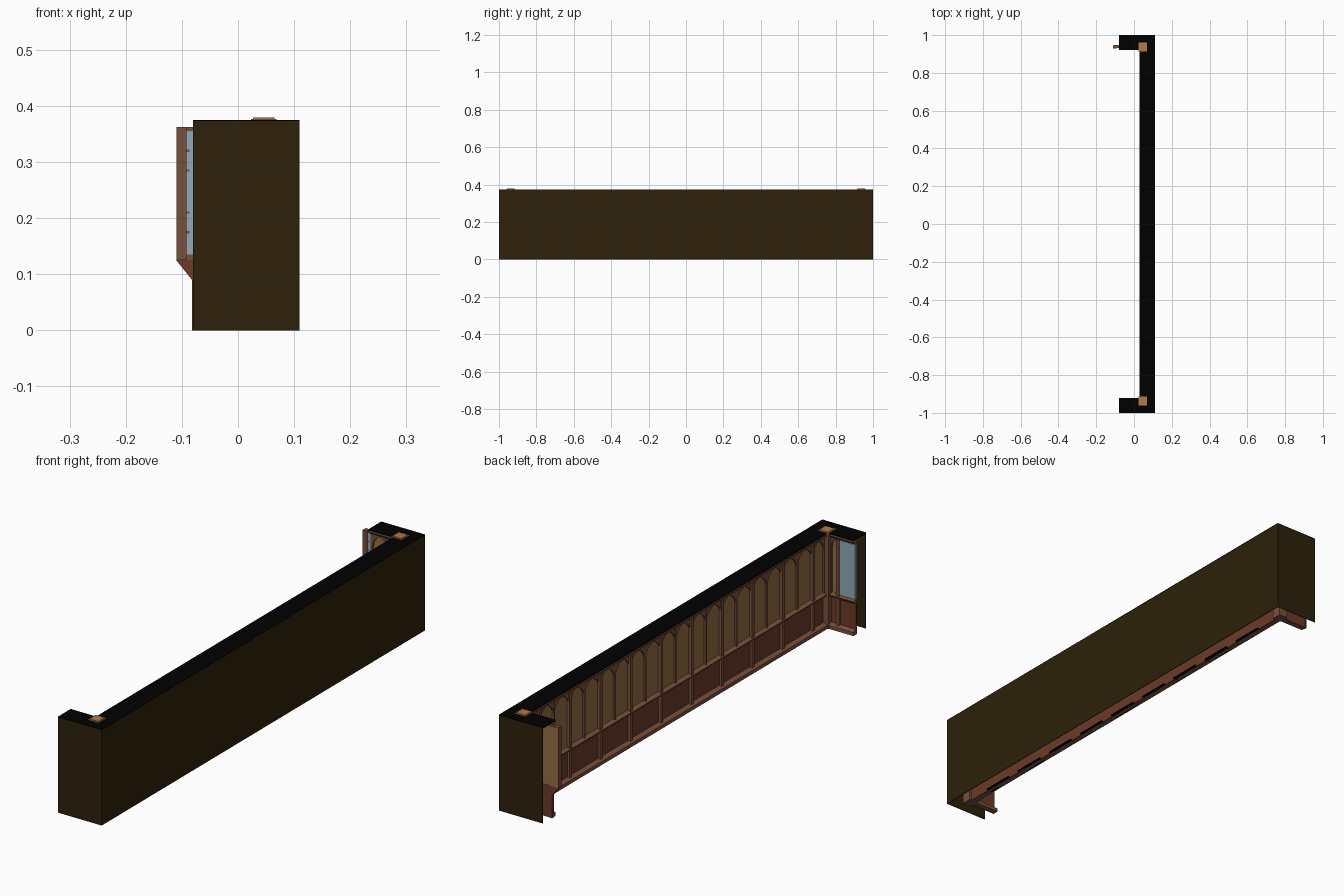
import bpy, bmesh, math
from mathutils import Vector

if "Cube" in bpy.data.objects:
    bpy.data.objects.remove(bpy.data.objects["Cube"])


def mat(name, rgb):
    m = bpy.data.materials.new(name)
    m.diffuse_color = (*rgb, 1)
    m.use_nodes = True
    m.node_tree.nodes["Principled BSDF"].inputs["Base Color"].default_value = m.diffuse_color
    return m


OUTER = mat("dark olive brown", (0.026, 0.015, 0.003))
BLACK = mat("black", (0.0, 0.0, 0.0))
TAN = mat("tan panel", (0.30, 0.15, 0.055))
RED = mat("red brown panel", (0.15, 0.042, 0.022))
FRAME = mat("brown frame", (0.19, 0.08, 0.043))
CAP = mat("light wood", (0.45, 0.20, 0.065))
BLUE = mat("pale blue pane", (0.28, 0.40, 0.47))
GREY = mat("grey vent", (0.20, 0.20, 0.20))

# local wall frames: u along the wall, d out into the room, z up
back = lambda u, d, z: Vector((0.05 - d, u, z))
left_end = lambda u, d, z: Vector((u, -0.94 + d, z))
right_end = lambda u, d, z: Vector((u, 0.94 - d, z))
world = lambda u, d, z: Vector((u, d, z))


class Part:
    """Collects extruded pieces into one object."""

    def __init__(self, name, material, frame=world):
        self.name, self.material, self.f = name, material, frame
        self.bm = bmesh.new()

    def prism(self, a, b):
        a = [self.bm.verts.new(v) for v in a]
        b = [self.bm.verts.new(v) for v in b]
        self.bm.faces.new(a)
        self.bm.faces.new(b[::-1])
        for i in range(len(a)):
            j = (i + 1) % len(a)
            self.bm.faces.new((a[i], b[i], b[j], a[j]))

    def plate(self, pts, d0, d1):
        # outline in (u, z), extruded from d0 to d1
        self.prism([self.f(u, d0, z) for u, z in pts], [self.f(u, d1, z) for u, z in pts])

    def box(self, u0, u1, d0, d1, z0, z1):
        self.plate([(u0, z0), (u1, z0), (u1, z1), (u0, z1)], d0, d1)

    def moulding(self, u0, u1, prof):
        # profile in (d, z) swept along the wall
        self.prism([self.f(u0, d, z) for d, z in prof], [self.f(u1, d, z) for d, z in prof])

    def done(self):
        bmesh.ops.recalc_face_normals(self.bm, faces=self.bm.faces[:])
        me = bpy.data.meshes.new(self.name)
        self.bm.to_mesh(me)
        self.bm.free()
        me.materials.append(self.material)
        bpy.context.collection.objects.link(bpy.data.objects.new(self.name, me))


def arch(part, u0, u1, z0, z1):
    """Two spandrels leaving a pointed arch between u0 and u1."""
    mid, w = (u0 + u1) / 2, u1 - u0
    for side, s in ((u0, 1), (u1, -1)):
        curve = []
        for i in range(6):
            a = math.radians(60) * i / 5
            curve.append((side + s * w * (1 - math.cos(a)),
                          z0 + (z1 - 0.004 - z0) * math.sin(a) / math.sin(math.radians(60))))
        part.plate(curve + [(mid, z1), (side, z1)], 0.0, 0.006)


# outer shell: back skin and two end skins, hollow and open below
shell = Part("outer_shell", OUTER)
shell.box(0.107, 0.11, -1, 1, 0, 0.373)
for s in (-1, 1):
    shell.box(-0.08, 0.107, min(s, s * 0.997), max(s, s * 0.997), 0, 0.373)
shell.done()

# black top
top = Part("wall_top", BLACK)
top.box(0.03, 0.11, -1, 1, 0.371, 0.375)
for s in (-1, 1):
    top.box(-0.08, 0.03, min(s, s * 0.92), max(s, s * 0.92), 0.371, 0.375)
top.done()


def panelling(name, f, u0, u1, posts, arches):
    """Panelled wall: red dado, tan arched panels, brown frame."""
    p = Part(name + "_upper_panel", TAN, f)
    p.box(u0, u1, -0.003, 0, 0.12, 0.37)
    p.done()
    p = Part(name + "_dado_panel", RED, f)
    p.box(u0, u1, -0.004, 0.002, 0.0, 0.125)
    p.done()
    p = Part(name + "_rails", FRAME, f)
    # skirting, dado rail and cornice
    p.moulding(u0, u1, [(0, 0), (0.02, 0), (0.02, 0.014), (0.008, 0.020), (0, 0.020)])
    p.moulding(u0, u1, [(0, 0.118), (0.008, 0.121), (0.016, 0.128), (0.016, 0.132), (0, 0.138)])
    p.moulding(u0, u1, [(0, 0.354), (0.008, 0.354), (0.02, 0.365), (0.02, 0.371), (0, 0.371)])
    p.done()
    p = Part(name + "_posts", FRAME, f)
    for u in posts:
        p.box(u - 0.007, u + 0.007, 0, 0.012, 0.0, 0.354)
    p.done()
    p = Part(name + "_arches", FRAME, f)
    for a, b in arches:
        arch(p, a + 0.004, b - 0.004, 0.305, 0.355)
        for e in (a, b):
            p.box(e - 0.004, e + 0.004, 0, 0.007, 0.132, 0.355)
    p.done()


# long back wall: ten bays, two pointed arches in each
BAY = 0.188
posts = [(i - 4.5) * BAY for i in range(10)]
half = BAY / 2
arches = [(posts[0] + i * half, posts[0] + (i + 1) * half) for i in range(18)]
arches += [(-0.92, posts[0]), (posts[-1], 0.92)]
panelling("back_wall", back, -0.94, 0.94, posts, arches)

# heating vents on the underside, one per bay: dark box with grey slots
box = Part("vent_boxes", BLACK)
slot = Part("vent_slots", GREY)
for a in posts[:-1]:
    c = a + half
    box.box(0.034, 0.062, c - 0.065, c + 0.065, 0.0, 0.004)
    for k in range(9):
        y = c + (k - 4) * 0.013
        slot.box(0.042, 0.050, y - 0.004, y + 0.004, -0.0005, 0.002)
box.done()
slot.done()

# short return walls at each end
panelling("left_return", left_end, -0.08, 0.05, [-0.006], [(-0.006, 0.028)])
panelling("right_return", right_end, -0.08, 0.05, [-0.006], [(-0.075, -0.006), (-0.006, 0.028)])

# pale blue panes
p = Part("left_pane", BLUE, left_end)
p.box(-0.079, -0.013, 0, 0.008, 0.138, 0.352)
p.done()
p = Part("right_pane", BLUE, right_end)
p.box(-0.092, -0.080, 0.004, 0.0075, 0.135, 0.355)
p.done()
p = Part("pane_bars", FRAME, right_end)
for z in (0.175, 0.21, 0.285, 0.32):
    p.box(-0.092, -0.086, 0.005, 0.0085, z - 0.002, z + 0.002)
p.done()

# projecting jamb on the right return, stepped in below the dado
p = Part("jamb_base", RED)
p.plate([(-0.075, 0), (-0.082, 0), (-0.082, 0.09), (-0.11, 0.125), (-0.075, 0.125)], 0.932, 0.946)
p.done()
p = Part("jamb_frame", FRAME)
p.box(-0.11, -0.092, 0.928, 0.946, 0.125, 0.362)
p.box(-0.092, -0.075, 0.934, 0.946, 0.125, 0.362)
p.done()
p = Part("jamb_back_panel", TAN)
p.box(-0.109, -0.04, 0.945, 0.948, 0.126, 0.361)
p.done()

# corner posts with bevelled caps
for s, n in ((-1, "left"), (1, "right")):
    c = s * 0.937
    p = Part(n + "_corner_post", FRAME)
    p.box(0.026, 0.064, c - 0.020, c + 0.020, 0.0, 0.366)
    p.done()
    p = Part(n + "_corner_cap", CAP)
    p.box(0.023, 0.069, c - 0.024, c + 0.024, 0.366, 0.3765)
    p.box(0.027, 0.065, c - 0.020, c + 0.020, 0.3765, 0.379)
    p.done()
